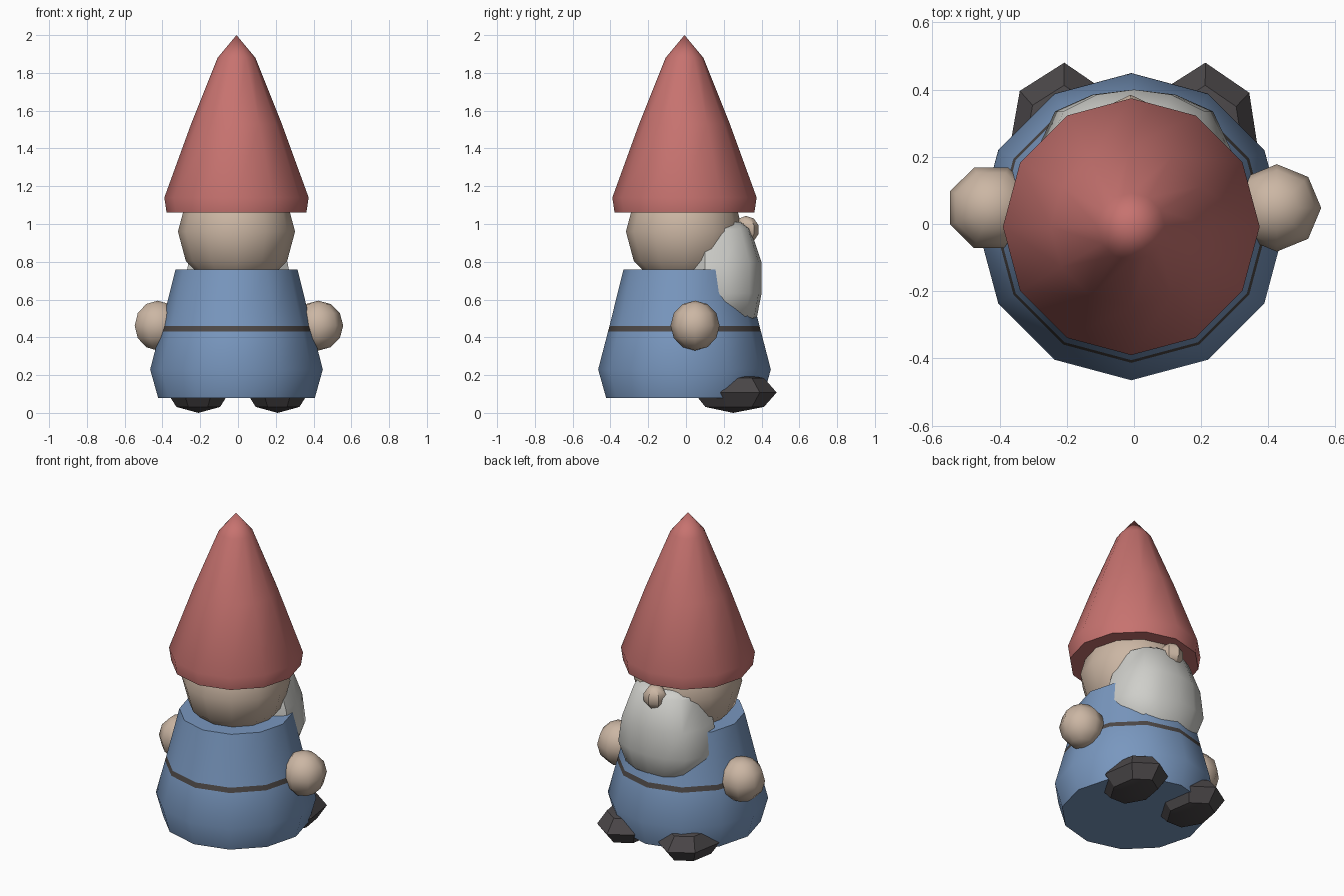
import bpy, bmesh, math
from mathutils import Matrix, Vector

cube = bpy.data.objects.get("Cube")
if cube:
    bpy.data.objects.remove(cube, do_unlink=True)


def material(name, rgb):
    m = bpy.data.materials.new(name)
    m.use_nodes = True
    m.diffuse_color = (*rgb, 1)
    m.node_tree.nodes["Principled BSDF"].inputs["Base Color"].default_value = (*rgb, 1)
    return m


red = material("hat red", (0.57, 0.17, 0.16))
blue = material("tunic blue", (0.19, 0.31, 0.52))
skin = material("skin", (0.60, 0.47, 0.37))
white = material("beard grey", (0.62, 0.62, 0.59))
dark = material("shoe charcoal", (0.07, 0.063, 0.066))
brown = material("belt brown", (0.075, 0.065, 0.062))


def finish(name, bm, mats, angle, band=None):
    bmesh.ops.recalc_face_normals(bm, faces=bm.faces)
    if band:
        for f in bm.faces:
            if band[0] < f.calc_center_median().z < band[1]:
                f.material_index = 1
    mesh = bpy.data.meshes.new(name)
    bm.to_mesh(mesh)
    bm.free()
    for m in mats:
        mesh.materials.append(m)
    obj = bpy.data.objects.new(name, mesh)
    bpy.context.collection.objects.link(obj)
    bpy.ops.object.select_all(action="DESELECT")
    obj.select_set(True)
    bpy.context.view_layer.objects.active = obj
    if angle:
        bpy.ops.object.shade_smooth_by_angle(angle=math.radians(angle))
    return obj


def loft(rings, tip=None):
    """Skin a stack of rings; close the ends with caps or a tip."""
    bm = bmesh.new()
    rows = [[bm.verts.new(p) for p in ring] for ring in rings]
    n = len(rows[0])
    for a, b in zip(rows, rows[1:]):
        for i in range(n):
            j = (i + 1) % n
            bm.faces.new((a[i], a[j], b[j], b[i]))
    bm.faces.new(rows[0])
    if tip:
        t = bm.verts.new(tip)
        for i in range(n):
            bm.faces.new((rows[-1][i], rows[-1][(i + 1) % n], t))
    else:
        bm.faces.new(rows[-1])
    return bm


def circle(r, z, n=12, c=-0.008):
    return [(c + r * math.cos(math.tau * i / n), c + r * math.sin(math.tau * i / n), z)
            for i in range(n)]


def ball(name, centre, size, mat, segs, rings, turn=0, angle=40):
    bm = bmesh.new()
    bmesh.ops.create_uvsphere(bm, u_segments=segs, v_segments=rings, radius=1)
    bm.transform(Matrix.Translation(centre) @ Matrix.Diagonal((*size, 1))
                 @ Matrix.Rotation(math.radians(turn), 4, "Z"))
    return finish(name, bm, [mat], angle)


# Tunic with a belt band
profile = [(0.415, 0.08), (0.457, 0.23), (0.405, 0.43), (0.397, 0.46), (0.323, 0.76)]
finish("tunic", loft([circle(r, z) for r, z in profile]), [blue, brown], 40, (0.43, 0.46))

# Pointed hat
profile = [(0.37, 1.06), (0.382, 1.14), (0.24, 1.53), (0.1, 1.88)]
finish("hat", loft([circle(r, z) for r, z in profile], (-0.008, -0.008, 2)), [red], 40)

# Head and nose
ball("head", (-0.008, -0.008, 0.96), (0.31, 0.31, 0.31), skin, 12, 6)
ball("nose", (-0.01, 0.318, 0.97), (0.07, 0.07, 0.073), skin, 7, 5)

# Beard wrapped around the +y side
half = [(0.262, 0), (0.262, 0.11), (0.21, 0.235), (0.11, 0.285)]
section = half + [(0, 0.30)] + [(-x, y) for x, y in reversed(half)] + [(-0.15, -0.1), (0.15, -0.1)]
levels = [(0.45, 0.6, 0.72), (0.51, 0.93, 0.92), (0.633, 1.12, 1), (0.797, 1, 1),
          (0.976, 0.78, 0.8), (1.01, 0.55, 0.65)]
finish("beard", loft([[(x * sx, 0.1 + y * sy, z) for x, y in section]
                      for z, sx, sy in levels]), [white], 40)

# Hands and shoes
for side, label, turn in ((1, "left", 0), (-1, "right", 22.5)):
    ball(label + "_hand", (side * 0.425, 0.048, 0.462), (0.132, 0.13, 0.132), skin, 8, 6, turn, 46)
    ball(label + "_shoe", (side * 0.21, 0.25, 0.108), (0.168, 0.23, 0.108), dark, 7, 4, 102, 30)
